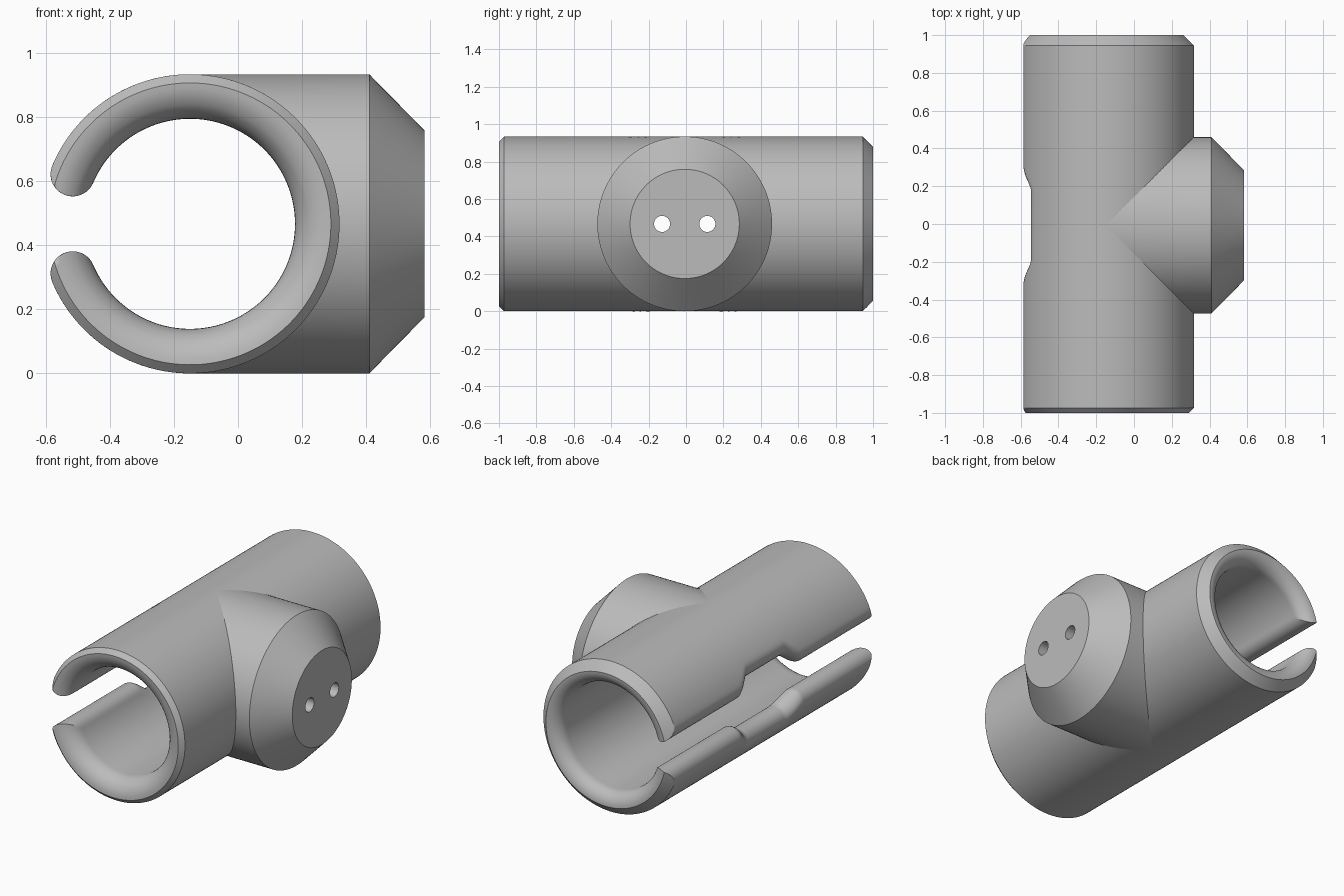
import bpy, bmesh
from math import sin, cos, acos, pi, sqrt, radians

if "Cube" in bpy.data.objects:
    bpy.data.objects.remove(bpy.data.objects["Cube"])

CX, CZ, YC = -0.15, 0.467, -0.007     # tube axis, boss offset along the tube
RO, RI = 0.467, 0.328                 # outer and bore radius
MID, HALF = (RO + RI) / 2, (RO - RI) / 2

grey = bpy.data.materials.new("plain_grey")
grey.use_nodes = True
colour = (0.5, 0.5, 0.5, 1)
grey.diffuse_color = colour
grey.node_tree.nodes["Principled BSDF"].inputs["Base Color"].default_value = colour


def make_object(name, bm):
    bmesh.ops.recalc_face_normals(bm, faces=bm.faces)
    mesh = bpy.data.meshes.new(name)
    bm.to_mesh(mesh)
    bm.free()
    mesh.materials.append(grey)
    obj = bpy.data.objects.new(name, mesh)
    bpy.context.collection.objects.link(obj)
    return obj


def bridge(bm, a, b):
    n = len(a)
    for i in range(n):
        j = (i + 1) % n
        bm.faces.new((a[i], a[j], b[j], b[i]))


# --- split tube: C-shaped section with rounded lips, lofted along y ---
def slit_angle(y):
    """Half opening of the slit, wider in the middle notch."""
    t = min(1, max(0, (0.315 - abs(y - YC)) / 0.14))
    return radians(23 + 12 * t * t * (3 - 2 * t))


def end_radii(t, chamfer):
    """Outer and inner radius at distance t from a tube end."""
    fillet = RO - RI - chamfer
    outer = RO - max(0, chamfer - t)
    inner = RI
    if t < fillet:
        inner = RI + fillet - sqrt(max(0, fillet ** 2 - (fillet - t) ** 2))
    return outer, max(RI, min(inner, outer))


def section(y, outer, inner, arc=120, lip=14):
    a = slit_angle(y)

    def lip_angle(r):
        c = (r * r + MID * MID - HALF * HALF) / (2 * r * MID)
        return a - acos(max(-1, min(1, c)))

    def arc_points(r):
        s = lip_angle(r)
        return [(r, s + (2 * pi - 2 * s) * i / arc) for i in range(arc + 1)]

    radii = [(outer + inner) / 2 + (outer - inner) / 2 * cos(pi * i / lip)
             for i in range(1, lip)]
    polar = arc_points(outer)
    polar += [(r, 2 * pi - lip_angle(r)) for r in radii]
    polar += arc_points(inner)[::-1]
    polar += [(r, lip_angle(r)) for r in reversed(radii)]
    return [(CX - r * cos(th), y, CZ + r * sin(th)) for r, th in polar]


def end_stations(end, chamfer):
    fillet = RO - RI - chamfer
    ts = [fillet * (1 - cos(pi / 2 * k / 10)) for k in range(11)] + [chamfer]
    return [(end * (1 - t), *end_radii(t, chamfer)) for t in ts]


stations = end_stations(-1, 0.027) + end_stations(1, 0.055)
for side in (-1, 1):
    stations += [(YC + side * (0.175 + 0.14 * k / 14), RO, RI) for k in range(15)]
stations.sort()

bm = bmesh.new()
rings = [[bm.verts.new(p) for p in section(*s)] for s in stations]
for a, b in zip(rings, rings[1:]):
    bridge(bm, a, b)
bmesh.ops.remove_doubles(bm, verts=bm.verts, dist=1e-5)
tube = make_object("split_tube", bm)

# --- side boss: round stub saddled on the tube, with a tapered nose ---
N = 128
bm = bmesh.new()


def boss_ring(radius, x_of_y):
    ring = []
    for k in range(N):
        y, z = radius * sin(2 * pi * k / N), radius * cos(2 * pi * k / N)
        ring.append(bm.verts.new((x_of_y(y), y + YC, CZ + z)))
    return ring


saddle = boss_ring(RO, lambda y: CX + 0.96 * abs(y))
shoulder = boss_ring(RO, lambda y: 0.41)
nose = boss_ring(0.292, lambda y: 0.582)
bridge(bm, saddle, shoulder)
bridge(bm, shoulder, nose)
bm.faces.new(nose)
# hidden back, closed by strips inside the tube wall
h = N // 2
bm.faces.new((saddle[0], saddle[1], saddle[N - 1]))
bm.faces.new((saddle[h - 1], saddle[h], saddle[h + 1]))
for k in range(1, h - 1):
    bm.faces.new((saddle[k], saddle[k + 1], saddle[N - k - 1], saddle[N - k]))
boss = make_object("side_boss", bm)

# --- two pin holes through the boss into the bore ---
for side in (-1, 1):
    bpy.ops.mesh.primitive_cylinder_add(
        vertices=32, radius=0.043, depth=0.7,
        location=(0.4, YC + side * 0.121, CZ), rotation=(0, pi / 2, 0))
    cutter = bpy.context.object
    cutter.name = "hole_cutter"
    cutter.hide_render = True
    cutter.data.materials.append(grey)
    for obj in (tube, boss):
        mod = obj.modifiers.new("pin_hole", "BOOLEAN")
        mod.operation = "DIFFERENCE"
        mod.solver = "EXACT"
        mod.object = cutter
        bpy.context.view_layer.objects.active = obj
        bpy.ops.object.modifier_apply(modifier=mod.name)
    bpy.data.objects.remove(cutter)

# --- smooth shading with sharp chamfer edges ---
bpy.ops.object.select_all(action="DESELECT")
for obj in (tube, boss):
    obj.select_set(True)
bpy.context.view_layer.objects.active = tube
bpy.ops.object.shade_smooth_by_angle(angle=radians(28))
